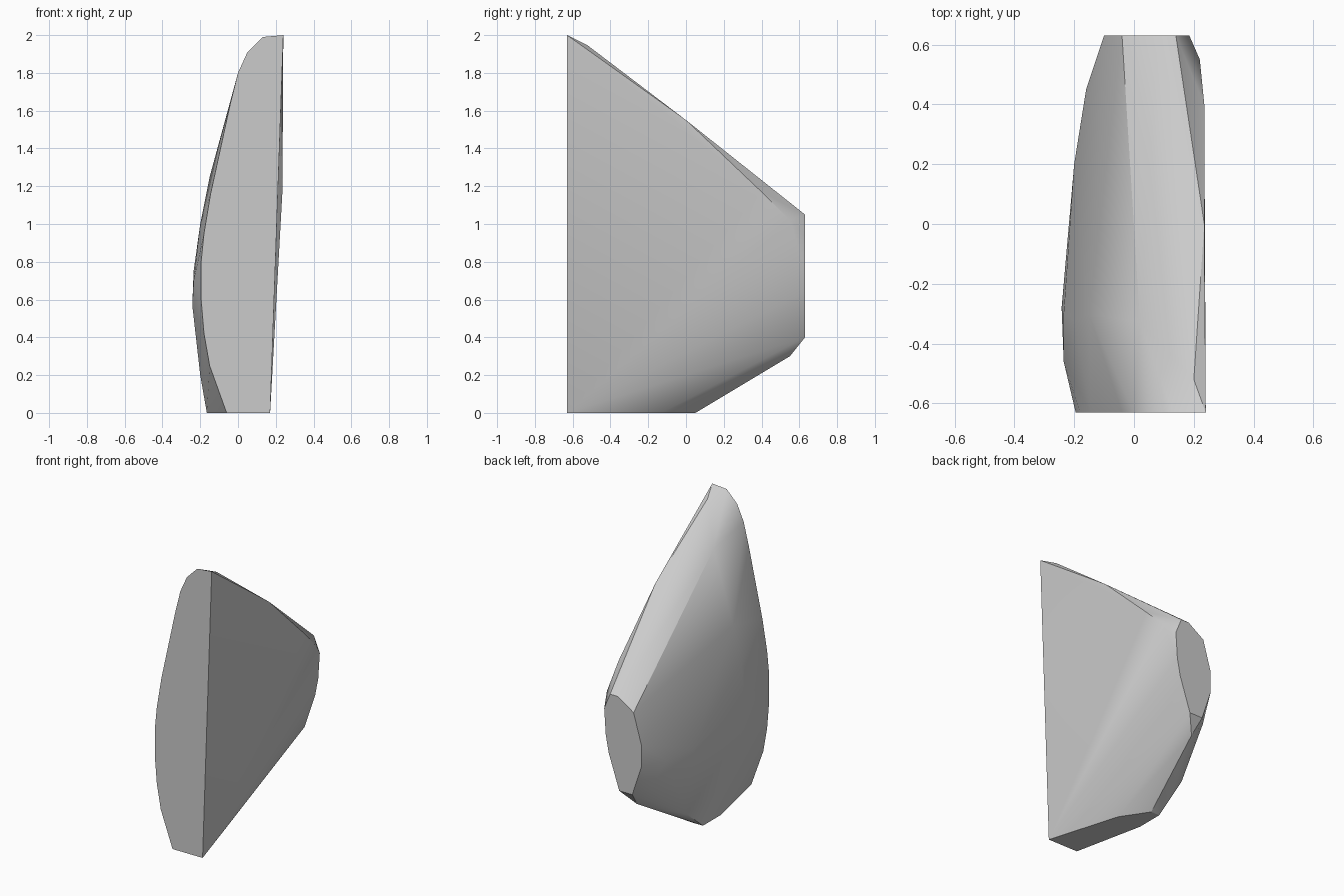
import bpy
import bmesh
import math

if "Cube" in bpy.data.objects:
    bpy.data.objects.remove(bpy.data.objects["Cube"], do_unlink=True)


def make_material(name, colour):
    material = bpy.data.materials.new(name)
    material.use_nodes = True
    material.diffuse_color = colour
    for node in material.node_tree.nodes:
        if node.type == "BSDF_PRINCIPLED":
            node.inputs["Base Color"].default_value = colour
    return material


def section_at_depth(profile, y):
    """Upright cross-section of (x, z) points at one depth."""
    return [(x, y, z) for x, z in profile]


def hull_object(name, points, material):
    """Wrap a convex skin round the guide points (hundredths of a unit)."""
    mesh = bpy.data.meshes.new(name)
    bm = bmesh.new()
    for point in points:
        bm.verts.new([value / 100 for value in point])
    result = bmesh.ops.convex_hull(bm, input=bm.verts[:])
    unused = {item for key in ("geom_interior", "geom_unused")
              for item in result[key] if isinstance(item, bmesh.types.BMVert)}
    bmesh.ops.delete(bm, geom=list(unused), context="VERTS")
    # Merge the triangles of the flat ends into single faces
    bmesh.ops.dissolve_limit(bm, angle_limit=math.radians(0.5),
                             verts=bm.verts[:], edges=bm.edges[:])
    bmesh.ops.recalc_face_normals(bm, faces=bm.faces[:])
    bm.to_mesh(mesh)
    bm.free()
    mesh.materials.append(material)
    obj = bpy.data.objects.new(name, mesh)
    bpy.context.collection.objects.link(obj)
    return obj


# Tall flat front end
front = [(17, 0), (-6, 0), (-15, 25), (-18, 42), (-19.5, 60), (-19.5, 80),
         (-18, 95), (-14.5, 116), (-4, 164), (0, 180), (5, 191), (13, 199), (24, 200)]
# Small flat back end
back = [(14, 105), (18.5, 94), (17.3, 76), (15, 64), (7, 40), (-3, 40),
        (-10, 61), (-10, 76), (-4, 97), (8, 105)]
# Flat base
base = [(-16.5, -14), (-16.5, 5), (-10, 5), (2, -13)]
# Bulging right-hand and left-hand flanks with the sloping top ridge
ridge = [(20, -52, 194.5), (23.5, 0, 155), (23.5, 40, 117), (22, 55, 102), (2, -33, 172)]
flank = [(-23.5, -46, 70), (-24.2, -28, 57), (-23.5, -30, 75), (-20, -32, 100),
         (-15, -30, 125), (-13, -13, 119), (-20, -10, 20), (-20, 20, 60),
         (-16, 45, 60), (-18, 25, 16), (-1, 55, 30), (-11, 54, 42)]

points = (section_at_depth(front, -63) + section_at_depth(back, 63)
          + [(x, y, 0) for x, y in base] + ridge + flank)
stone = hull_object("tapered_block", points, make_material("plain grey", (0.6, 0.6, 0.6, 1)))

# Soft shading across the flanks, crisp rims on the flat ends
bpy.context.view_layer.objects.active = stone
stone.select_set(True)
bpy.ops.object.shade_smooth_by_angle(angle=math.radians(30))
